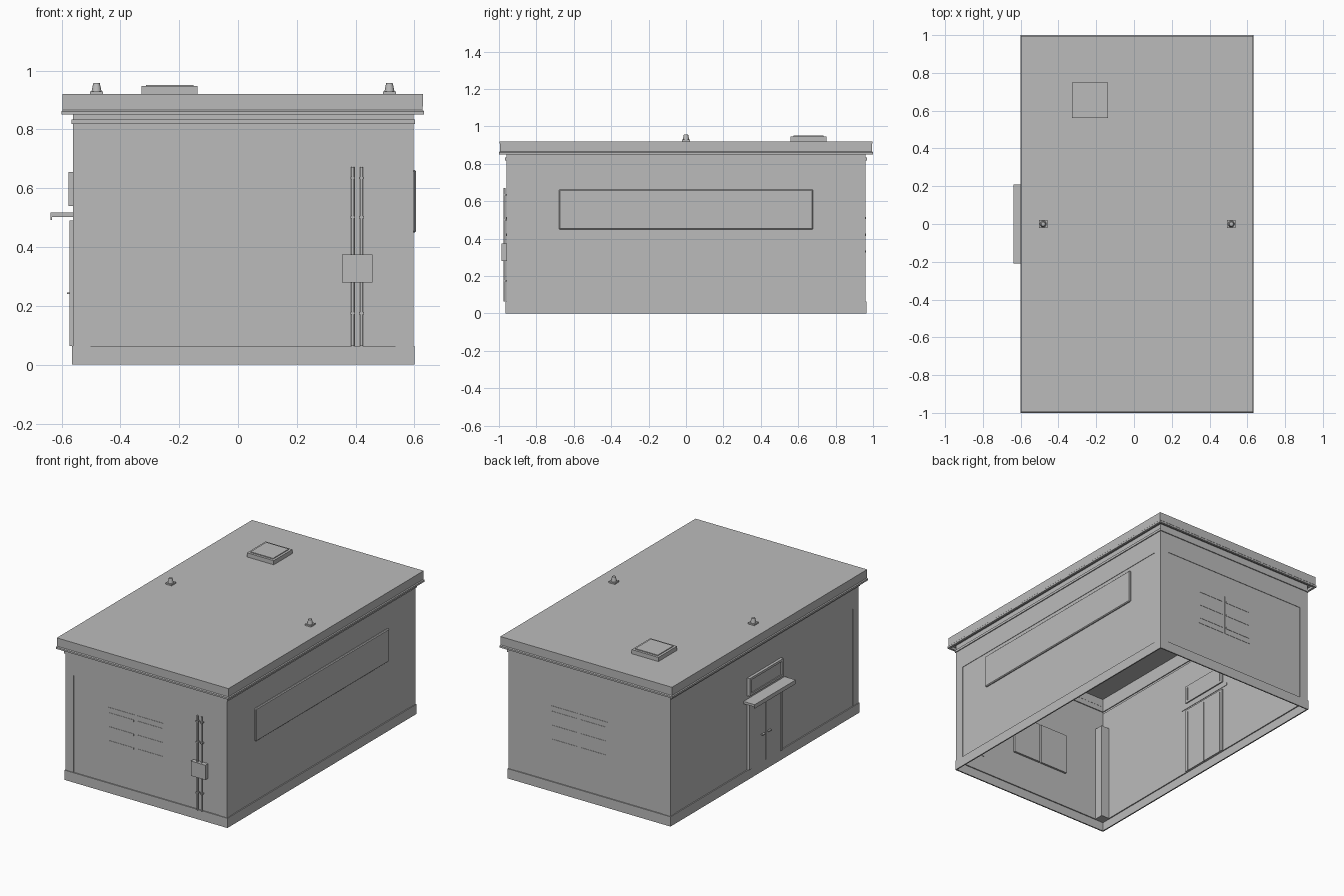
import bpy, bmesh, math
from mathutils import Matrix

if "Cube" in bpy.data.objects:
    bpy.data.objects.remove(bpy.data.objects["Cube"])

mat = bpy.data.materials.new("plain grey")
mat.diffuse_color = (0.5, 0.5, 0.5, 1)
mat.use_nodes = True
mat.node_tree.nodes["Principled BSDF"].inputs["Base Color"].default_value = mat.diffuse_color


def finish(name, bm):
    bmesh.ops.recalc_face_normals(bm, faces=bm.faces)
    me = bpy.data.meshes.new(name)
    bm.to_mesh(me)
    bm.free()
    me.materials.append(mat)
    ob = bpy.data.objects.new(name, me)
    bpy.context.collection.objects.link(ob)
    return ob


def box(name, x, y, z, bevel=0):
    bm = bmesh.new()
    c = [(a + b) / 2 for a, b in (x, y, z)]
    s = [b - a for a, b in (x, y, z)]
    bmesh.ops.create_cube(bm, size=1, matrix=Matrix.Translation(c) @ Matrix.Diagonal((*s, 1)))
    ob = finish(name, bm)
    if bevel:
        m = ob.modifiers.new("bevel", 'BEVEL')
        m.width = bevel
        m.segments = 1
    return ob


def cone(name, x, y, z0, z1, r0, r1, n=12):
    bm = bmesh.new()
    bmesh.ops.create_cone(bm, cap_ends=True, segments=n, radius1=r0, radius2=r1,
                          depth=z1 - z0, matrix=Matrix.Translation((x, y, (z0 + z1) / 2)))
    ob = finish(name, bm)
    for p in ob.data.polygons:
        p.use_smooth = abs(p.normal.z) < 0.9
    return ob


def loft(name, x0, x1, y, profile, cap=False):
    """Stack of rectangles from (inset, height) pairs."""
    bm = bmesh.new()
    prev = None
    for i, z in profile:
        ring = [bm.verts.new(p) for p in ((x0 + i, -y + i, z), (x1 - i, -y + i, z),
                                          (x1 - i, y - i, z), (x0 + i, y - i, z))]
        if prev:
            for k in range(4):
                j = (k + 1) % 4
                bm.faces.new((prev[k], prev[j], ring[j], ring[k]))
        prev = ring
    if cap:
        bm.faces.new(prev)
    return finish(name, bm)


X0, X1, Y = -0.565, 0.6, 0.965

# Hollow walls: plinth, recessed panel, frieze and cornice strip
loft("walls", X0, X1, Y, [(0.008, 0), (0, 0), (0, 0.063), (0.007, 0.063), (0.007, 0.69),
                          (0.004, 0.69), (0.004, 0.818), (-0.002, 0.818), (-0.002, 0.833),
                          (0.004, 0.833), (0.004, 0.919)])

# Roof with overhanging lip and soffit
loft("roof", -0.601, 0.633, 1.0, [(0.04, 0.866), (0.014, 0.866), (0.014, 0.85), (0, 0.85),
                                  (0, 0.861), (0.005, 0.866), (0.004, 0.92)], cap=True)

# Corner pilasters
for x in ((X0 + 0.004, X0 + 0.064), (X1 - 0.064, X1 - 0.004)):
    for y in ((-Y + 0.004, -Y + 0.064), (Y - 0.064, Y - 0.004)):
        box("corner_pilaster", x, y, (0.063, 0.69))

# Long window on the right side
box("long_window", (0.59, 0.606), (-0.68, 0.68), (0.45, 0.662), 0.005)

# Louvred vents on front and back, mirrored about the wall centre
mid = (X0 + X1) / 2
for s in (-1, 1):
    cx = mid + s * 0.075
    yy = sorted((s * (Y - 0.02), s * (Y - 0.005)))
    ys = sorted((s * (Y - 0.02), s * (Y - 0.003)))
    for k in (-1, 1):
        c = cx + k * 0.104
        box("vent_panel", (c - 0.1, c + 0.1), yy, (0.29, 0.55))
        for i in range(3):
            z = 0.325 + i * 0.09
            box("vent_slat", (c - 0.09, c + 0.09), ys, (z, z + 0.012))

# Double door, frame and handles on the left side
for s in (-1, 1):
    box("door_leaf", (-0.569, -0.55), sorted((s * 0.003, s * 0.15)), (0.063, 0.475))
    box("door_frame_post", (-0.573, -0.55), sorted((s * 0.152, s * 0.172)), (0.063, 0.49))
    box("door_handle", (-0.582, -0.565), sorted((s * 0.018, s * 0.045)), (0.24, 0.246))
box("door_frame_head", (-0.573, -0.55), (-0.152, 0.152), (0.475, 0.49))

# Window above the door, as a frame round a set-back pane
box("upper_pane", (-0.57, -0.55), (-0.15, 0.15), (0.555, 0.64))
for s in (-1, 1):
    box("upper_frame_post", (-0.576, -0.55), sorted((s * 0.155, s * 0.172)), (0.54, 0.655))
for z in (0.54, 0.64):
    box("upper_frame_rail", (-0.576, -0.55), (-0.155, 0.155), (z, z + 0.015))

# Door canopy with front lip
box("canopy", (-0.637, -0.555), (-0.21, 0.21), (0.503, 0.518))
box("canopy_lip", (-0.637, -0.633), (-0.21, 0.21), (0.492, 0.503))

# Cable pipes, clamps and junction box on the front
for x in (0.39, 0.42):
    cone("cable_pipe", x, -0.97, 0.063, 0.672, 0.0055, 0.0055)
    for z in (0.175, 0.502, 0.635):
        box("pipe_clamp", (x - 0.008, x + 0.008), (-0.977, -0.955), (z - 0.004, z + 0.004))
box("junction_box", (0.353, 0.457), (-0.986, -0.957), (0.28, 0.375))

# Roof hatch
box("hatch_base", (-0.328, -0.137), (0.56, 0.75), (0.915, 0.947))
box("hatch_lid", (-0.313, -0.152), (0.575, 0.735), (0.945, 0.952))

# Small roof vents
for x in (-0.481, 0.515):
    box("roof_vent_base", (x - 0.022, x + 0.022), (-0.022, 0.022), (0.915, 0.929))
    cone("roof_vent", x, 0, 0.929, 0.958, 0.017, 0.011)
